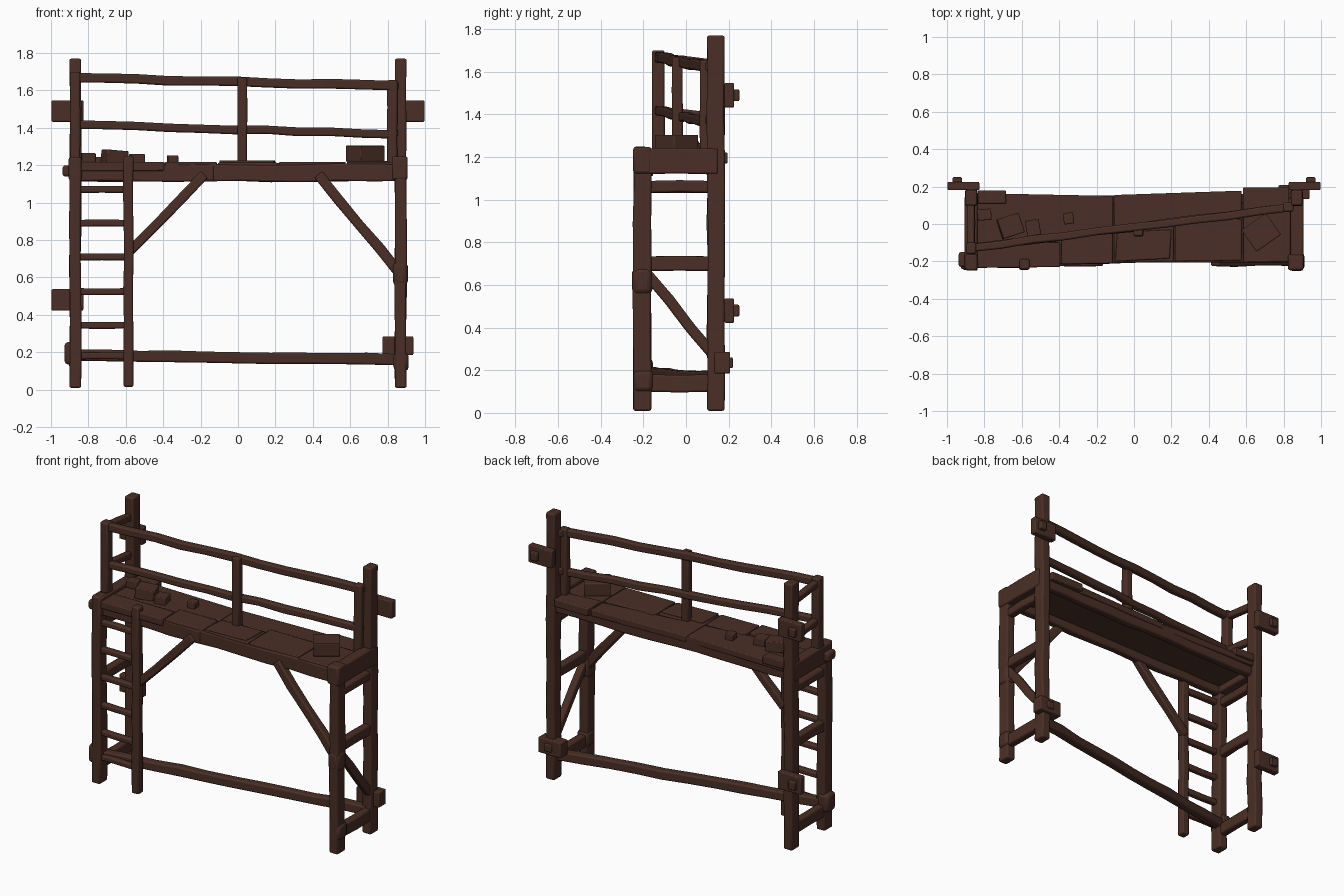
import bpy, bmesh, math, random
from mathutils import Vector, Matrix

if "Cube" in bpy.data.objects:
    bpy.data.objects.remove(bpy.data.objects["Cube"])

random.seed(4)
wood = bpy.data.materials.new("dark brown wood")
wood.diffuse_color = (0.068, 0.028, 0.019, 1)
wood.use_nodes = True
wood.node_tree.nodes["Principled BSDF"].inputs["Base Color"].default_value = wood.diffuse_color


def finish(name, bm, bevel):
    bmesh.ops.recalc_face_normals(bm, faces=bm.faces)
    me = bpy.data.meshes.new(name)
    bm.to_mesh(me)
    bm.free()
    ob = bpy.data.objects.new(name, me)
    bpy.context.collection.objects.link(ob)
    me.materials.append(wood)
    if bevel:
        mod = ob.modifiers.new("worn edges", 'BEVEL')
        mod.width, mod.segments, mod.limit_method = bevel, 2, 'ANGLE'
        mod.angle_limit = math.radians(40)
    bpy.ops.object.select_all(action='DESELECT')
    bpy.context.view_layer.objects.active = ob
    ob.select_set(True)
    bpy.ops.object.shade_smooth_by_angle(angle=math.radians(35))
    return ob


def beam(name, a, b, w, h, wobble=0.004, bevel=0.009):
    """Hand-hewn timber from a to b; w is sideways, h is upright (x and y for posts)."""
    a, b = Vector(a), Vector(b)
    d = (b - a).normalized()
    side = Vector((1, 0, 0)) if abs(d.z) > 0.99 else d.cross(Vector((0, 0, 1))).normalized()
    up = side.cross(d)
    n = max(1, round((b - a).length / 0.17))
    bm = bmesh.new()
    rings = []
    for i in range(n + 1):
        c = a.lerp(b, i / n)
        k = wobble if 0 < i < n else 0
        c += side * random.uniform(-k, k) + up * random.uniform(-k, k)
        s = 1 + random.uniform(-1, 1) * k * 12
        rings.append([bm.verts.new(c + side * (w / 2 * p * s) + up * (h / 2 * q * s))
                      for p, q in ((-1, -1), (1, -1), (1, 1), (-1, 1))])
    for r, t in zip(rings, rings[1:]):
        for j in range(4):
            bm.faces.new((r[j], r[(j + 1) % 4], t[(j + 1) % 4], t[j]))
    bm.faces.new(rings[0])
    bm.faces.new(rings[-1])
    return finish(name, bm, bevel)


def block(name, c, size, rot=0, bevel=0.006, tilt=0):
    bm = bmesh.new()
    bmesh.ops.create_cube(bm, size=1)
    m = (Matrix.Translation(c) @ Matrix.Rotation(math.radians(rot), 4, 'Z')
         @ Matrix.Rotation(math.radians(tilt), 4, 'Y') @ Matrix.Diagonal((*size, 1)))
    bmesh.ops.transform(bm, matrix=m, verts=bm.verts)
    return finish(name, bm, bevel)


def plank(name, pts, z0, z1):
    bm = bmesh.new()
    f = bm.faces.new([bm.verts.new((x, y, z0)) for x, y in pts])
    ext = bmesh.ops.extrude_face_region(bm, geom=[f])["geom"]
    bmesh.ops.translate(bm, vec=(0, 0, z1 - z0),
                        verts=[v for v in ext if isinstance(v, bmesh.types.BMVert)])
    return finish(name, bm, 0.006)


# Posts and end crossbars
for s, side in ((-1, "left"), (1, "right")):
    x = 0.87 * s
    beam(f"back_post_{side}", (x, 0.14, 0.01), (x, 0.14, 1.77), 0.062, 0.082, 0.003)
    beam(f"front_post_{side}", (x, -0.205, 0.01), (x, -0.205, 1.245), 0.062, 0.085, 0.003)
    beam(f"deck_end_beam_{side}", (x, -0.24, 1.18), (x, 0.15, 1.18), 0.07, 0.12)
    for z, h in ((1.06, 0.055), (0.70, 0.068), (0.14, 0.08)):
        beam(f"end_crossbar_{side}", (x, -0.2, z), (x, 0.14, z), 0.05, h)
    # Clamp blocks bolted to the back of the posts
    cx = 0.912 * s
    for z in ((1.49, 0.48) if s < 0 else (1.49,)):
        block(f"clamp_{side}", (cx, 0.203, z), (0.17, 0.045, 0.115))
        block(f"clamp_bolt_{side}", (0.945 * s, 0.23, z), (0.05, 0.04, 0.055))
block("clamp_lower_right", (0.855, 0.17, 0.235), (0.165, 0.075, 0.10))
block("clamp_bolt_lower_right", (0.86, 0.205, 0.235), (0.05, 0.03, 0.05))

# Bulging joints
block("joint_front_right", (0.868, -0.205, 0.62), (0.08, 0.095, 0.13), bevel=0.025)
block("joint_front_right_top", (0.865, -0.205, 1.185), (0.085, 0.085, 0.125), bevel=0.012)
block("joint_front_left_top", (-0.892, -0.19, 1.17), (0.09, 0.08, 0.06), bevel=0.012)
block("joint_front_left_low", (-0.888, -0.2, 0.195), (0.08, 0.09, 0.12), bevel=0.02)
block("joint_front_right_low", (0.872, -0.2, 0.15), (0.08, 0.09, 0.10), bevel=0.02)

# Ladder
beam("ladder_rail", (-0.585, -0.215, 0.015), (-0.585, -0.215, 1.25), 0.052, 0.055, 0.003)
for z in (0.18, 0.345, 0.525, 0.71, 0.89, 1.07):
    beam("ladder_rung", (-0.87, -0.21, z), (-0.585, -0.215, z), 0.04, 0.036, 0.002)

# Braces and the slanting ground tie
beam("front_brace_left", (-0.585, -0.2, 0.735), (-0.18, -0.2, 1.15), 0.05, 0.052)
beam("front_brace_right", (0.43, -0.2, 1.15), (0.865, -0.2, 0.62), 0.05, 0.055)
beam("end_brace_right", (0.87, -0.19, 0.66), (0.87, 0.13, 0.27), 0.045, 0.05)
beam("ground_tie", (-0.87, -0.19, 0.185), (0.86, 0.12, 0.16), 0.055, 0.06)

# Deck frame and boards
beam("deck_beam_front", (-0.88, -0.19, 1.16), (0.88, -0.18, 1.16), 0.05, 0.09)
beam("deck_beam_back", (-0.88, 0.12, 1.16), (0.88, 0.14, 1.16), 0.05, 0.09)
plank("deck_base", [(-0.86, -0.2), (0.86, -0.185), (0.86, 0.15), (-0.86, 0.14)], 1.165, 1.195)
xs = (-0.90, -0.392, -0.11, 0.215, 0.58, 0.84)
front_y = (-0.235, -0.215, -0.205, -0.20, -0.205)
for i, y in enumerate(front_y):
    a, b = xs[i] + 0.004, xs[i + 1] - 0.004
    m = 0.06 * (a + b) - 0.02
    z = 1.215 + random.uniform(-0.004, 0.004)
    plank(f"deck_board_front_{i}", [(a, y), (b, y + 0.005), (b, m), (a, m)], 1.17, z)
for i, (a, b, ya, yb, z) in enumerate(((-0.86, -0.112, 0.165, 0.15, 1.214),
                                       (-0.108, 0.575, 0.155, 0.178, 1.213),
                                       (0.583, 0.83, 0.195, 0.195, 1.222))):
    plank(f"deck_board_back_{i}", [(a, 0.12 * a - 0.02), (b, 0.12 * b - 0.02), (b, yb), (a, ya)],
          1.17, z)
plank("patch_board_middle", [(-0.10, -0.2), (0.19, -0.185), (0.2, -0.03), (-0.09, -0.045)], 1.19, 1.226)
plank("patch_board_left", [(-0.38, -0.215), (-0.13, -0.215), (-0.13, -0.19), (-0.38, -0.18)], 1.12, 1.2)

# Loose pieces lying on the deck
for c, size, r, t in (((0.68, -0.045, 1.262), (0.16, 0.14, 0.085), 35, 0),
                      ((-0.66, -0.01, 1.245), (0.12, 0.11, 0.07), 18, 5),
                      ((-0.54, -0.02, 1.235), (0.075, 0.085, 0.05), 10, 0),
                      ((-0.35, 0.03, 1.23), (0.055, 0.06, 0.045), 8, 0),
                      ((-0.80, 0.05, 1.24), (0.075, 0.06, 0.05), 5, 0),
                      ((-0.76, 0.145, 1.22), (0.15, 0.07, 0.05), 0, 0)):
    block("loose_block", c, size, r, 0.005, t)

# Slanting guard rail
beam("rail_post_left", (-0.872, -0.13, 1.2), (-0.872, -0.13, 1.70), 0.055, 0.06, 0.002)
beam("rail_post_middle", (0.022, -0.04, 1.2), (0.022, -0.04, 1.67), 0.052, 0.05, 0.002)
beam("rail_post_right", (0.825, 0.09, 1.2), (0.825, 0.09, 1.655), 0.055, 0.05, 0.002)
beam("top_rail", (-0.89, -0.13, 1.668), (0.85, 0.09, 1.625), 0.042, 0.05)
beam("middle_rail", (-0.89, -0.13, 1.418), (0.85, 0.09, 1.365), 0.042, 0.045)
for z in (1.665, 1.415):
    beam("rail_link_left", (-0.872, -0.13, z), (-0.872, 0.13, z - 0.03), 0.04, 0.045)
    beam("rail_link_right", (0.825, 0.09, z - 0.04), (0.865, 0.14, z - 0.04), 0.04, 0.045)
